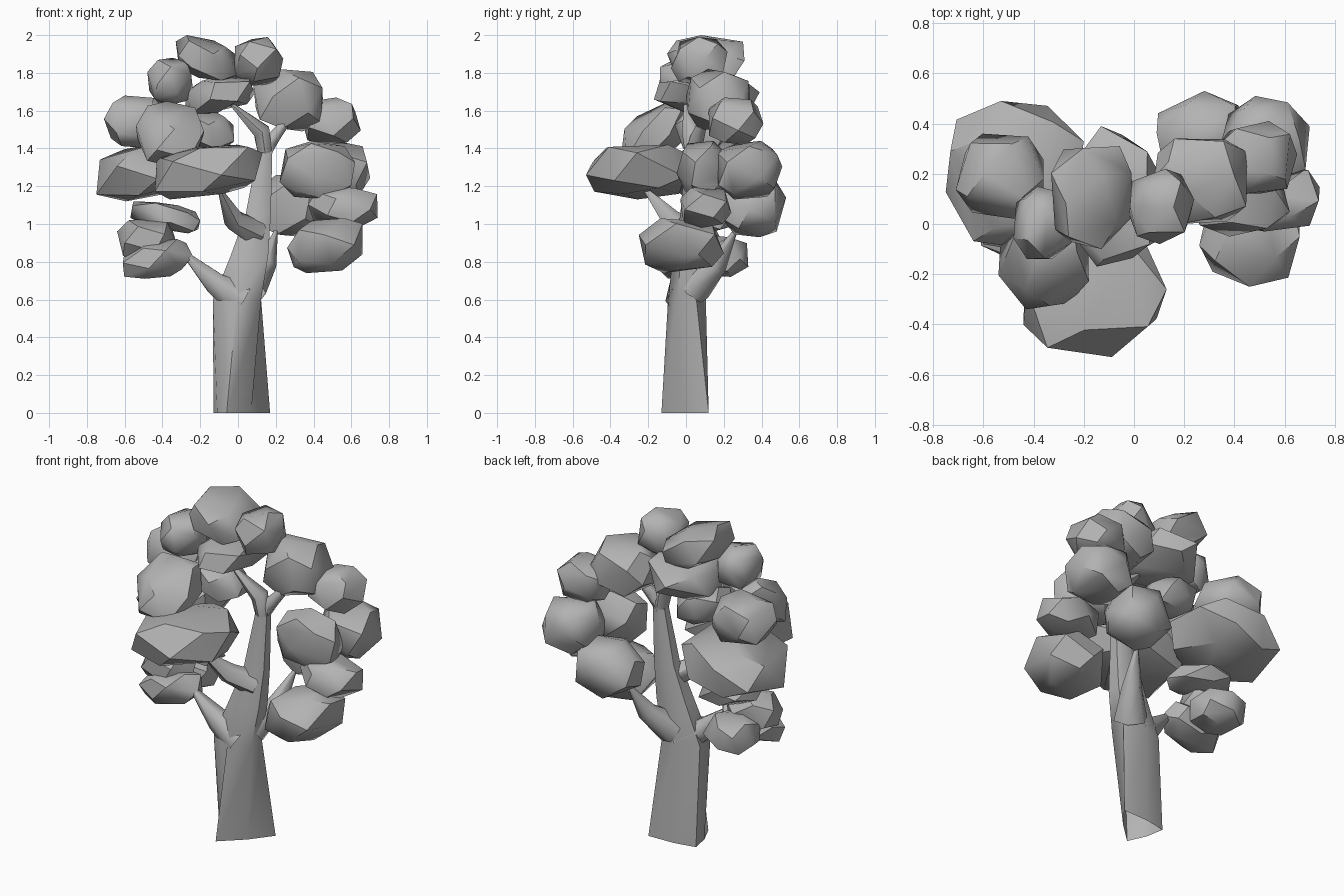
import bpy, bmesh, math, random
from mathutils import Vector

old = bpy.data.objects.get("Cube")
if old:
    bpy.data.objects.remove(old, do_unlink=True)

# Single plain grey
grey = bpy.data.materials.new("plain_grey")
grey.use_nodes = True
COLOUR = (0.45, 0.45, 0.45, 1)
grey.diffuse_color = COLOUR
grey.node_tree.nodes["Principled BSDF"].inputs["Base Color"].default_value = COLOUR


def finish(bm, name, angle):
    bmesh.ops.recalc_face_normals(bm, faces=bm.faces)
    mesh = bpy.data.meshes.new(name)
    bm.to_mesh(mesh)
    bm.free()
    obj = bpy.data.objects.new(name, mesh)
    mesh.materials.append(grey)
    bpy.context.collection.objects.link(obj)
    bpy.ops.object.select_all(action='DESELECT')
    obj.select_set(True)
    bpy.context.view_layer.objects.active = obj
    bpy.ops.object.shade_smooth_by_angle(angle=math.radians(angle))


def ring(centre, a, b, sides=6):
    """Points of an ellipse spanned by the half axes a and b."""
    turns = [math.tau * (k + 0.5) / sides for k in range(sides)]
    return [centre + a * math.cos(t) + b * math.sin(t) for t in turns]


def loft(name, rings):
    """Skin a row of rings; the foot stays open and the tip is closed."""
    bm = bmesh.new()
    loops = [[bm.verts.new(p) for p in points] for points in rings]
    sides = len(loops[0])
    for low, high in zip(loops, loops[1:]):
        for k in range(sides):
            n = (k + 1) % sides
            bm.faces.new((low[k], low[n], high[n], high[k]))
    bm.faces.new(loops[-1])
    finish(bm, name, 60)


def branch(name, steps):
    """Tapering branch through (x, y, z, radius) steps."""
    pts = [Vector(s[:3]) for s in steps]
    rings = []
    for i, step in enumerate(steps):
        along = pts[min(i + 1, len(pts) - 1)] - pts[max(i - 1, 0)]
        a = along.cross(Vector((0, 1, 0))).normalized()
        b = along.cross(a).normalized()
        rings.append(ring(pts[i], a * step[3], b * step[3]))
    loft(name, rings)


def clump(name, seed, x, y, z, lean=(0, 0), flat=0.75):
    """Faceted leaf clump filling the x, y, z ranges.

    lean slopes it along x and y; a lower flat squares off its top and bottom."""
    rng = random.Random(seed)
    turn = rng.uniform(0, math.tau)
    count = 18
    powers = (0.85, 0.85, flat)
    pts = []
    for i in range(count):
        h = 1 - 2 * (i + 0.5) / count
        t = turn + i * 2.39996 + rng.uniform(-0.25, 0.25)
        r = math.sqrt(1 - h * h)
        p = Vector((r * math.cos(t), r * math.sin(t), h))
        p = Vector([math.copysign(abs(c) ** e, c) for c, e in zip(p, powers)])
        p.z += lean[0] * p.x + lean[1] * p.y
        pts.append(p)
    for axis, (low, high) in enumerate((x, y, z)):
        vals = [p[axis] for p in pts]
        a, b = min(vals), max(vals)
        for p in pts:
            p[axis] = low + (p[axis] - a) / (b - a) * (high - low)
    bm = bmesh.new()
    for p in pts:
        bm.verts.new(p)
    hull = bmesh.ops.convex_hull(bm, input=bm.verts)
    inner = [g for g in hull["geom_interior"] if isinstance(g, bmesh.types.BMVert)]
    bmesh.ops.delete(bm, geom=inner, context='VERTS')
    bmesh.ops.dissolve_limit(bm, angle_limit=math.radians(14), verts=bm.verts, edges=bm.edges)
    finish(bm, name, 42)


# Trunk: three-cornered foot turning into round rings
foot = [(0.17, 0.12), (0, 0.115), (-0.13, 0.09), (-0.11, -0.02), (-0.06, -0.13), (0.07, -0.01)]
trunk = [[Vector((x, y, 0)) for x, y in foot]]
for x, y, z, rx, ry in ((-0.005, 0.005, 0.6, 0.147, 0.1), (0.06, 0.015, 0.83, 0.115, 0.085),
                        (0.107, 0.03, 1.05, 0.077, 0.06), (0.148, 0.04, 1.43, 0.04, 0.04)):
    trunk.append(ring(Vector((x, y, z)), Vector((rx, 0, 0)), Vector((0, ry, 0))))
loft("trunk", trunk)

# Branches
branch("top_left_branch", [(0.145, 0.04, 1.36, 0.042), (0.125, 0.03, 1.49, 0.052),
                           (-0.03, 0, 1.63, 0.012)])
branch("top_right_branch", [(0.145, 0.04, 1.38, 0.038), (0.19, 0.06, 1.46, 0.038),
                            (0.28, 0.1, 1.57, 0.02)])
branch("front_branch", [(0.1, 0.02, 0.95, 0.075), (-0.02, -0.07, 1.02, 0.06),
                        (-0.1, -0.22, 1.19, 0.01)])
branch("left_side_branch", [(0.02, 0, 0.6, 0.11), (-0.12, -0.02, 0.685, 0.068),
                            (-0.29, -0.04, 0.85, 0.014)])
branch("back_branch", [(0.06, 0.04, 0.66, 0.1), (0.15, 0.16, 0.78, 0.058),
                       (0.2, 0.26, 0.96, 0.012)])

# Crown: clumps at the top
clump("top_clump", 1, (-0.33, 0), (-0.1, 0.31), (1.76, 2), (-0.4, 0), 0.6)
clump("top_side_clump", 2, (-0.02, 0.24), (-0.08, 0.22), (1.73, 1.99))
clump("under_top_clump", 3, (-0.28, 0.09), (-0.17, 0.39), (1.58, 1.8), (0.4, 0), 0.6)
clump("small_high_clump", 4, (-0.48, -0.24), (-0.14, 0.15), (1.63, 1.88))

# Crown: clumps on the +x side
clump("high_clump", 5, (0.08, 0.45), (0, 0.34), (1.49, 1.82))
clump("outer_high_clump", 6, (0.33, 0.65), (0.12, 0.41), (1.42, 1.67))
clump("middle_clump", 7, (0.22, 0.62), (-0.05, 0.22), (1.13, 1.44))
clump("back_middle_clump", 8, (0.35, 0.7), (0.16, 0.51), (1.13, 1.44))
clump("outer_low_clump", 9, (0.37, 0.74), (-0.03, 0.24), (0.98, 1.2))
clump("back_low_clump", 10, (0.09, 0.47), (0.19, 0.53), (0.93, 1.26))
clump("lowest_clump", 11, (0.26, 0.66), (-0.25, 0.2), (0.74, 1.03), (0.2, 0))

# Crown: clumps on the -x side
clump("outer_left_clump", 12, (-0.71, -0.36), (0.02, 0.36), (1.4, 1.68))
clump("front_left_clump", 13, (-0.54, -0.18), (-0.34, 0.02), (1.31, 1.65), (0, 0.5))
clump("inner_left_clump", 14, (-0.34, -0.02), (-0.06, 0.22), (1.4, 1.62), (-0.3, 0))
clump("broad_back_clump", 15, (-0.75, -0.2), (-0.1, 0.49), (1.12, 1.44), (0.3, 0), 0.6)
clump("broad_front_clump", 16, (-0.44, 0.13), (-0.53, 0.02), (1.13, 1.42), (0.3, 0), 0.5)

# Low cluster on the side branch
clump("cluster_bottom", 17, (-0.61, -0.24), (-0.15, 0.1), (0.71, 0.92), (0.3, 0))
clump("cluster_middle", 18, (-0.64, -0.32), (-0.1, 0.18), (0.8, 1.03))
clump("cluster_back", 19, (-0.61, -0.3), (0.04, 0.33), (0.72, 0.94))
clump("cluster_cap", 20, (-0.57, -0.2), (-0.04, 0.25), (0.95, 1.12), (-0.5, 0), 0.6)
